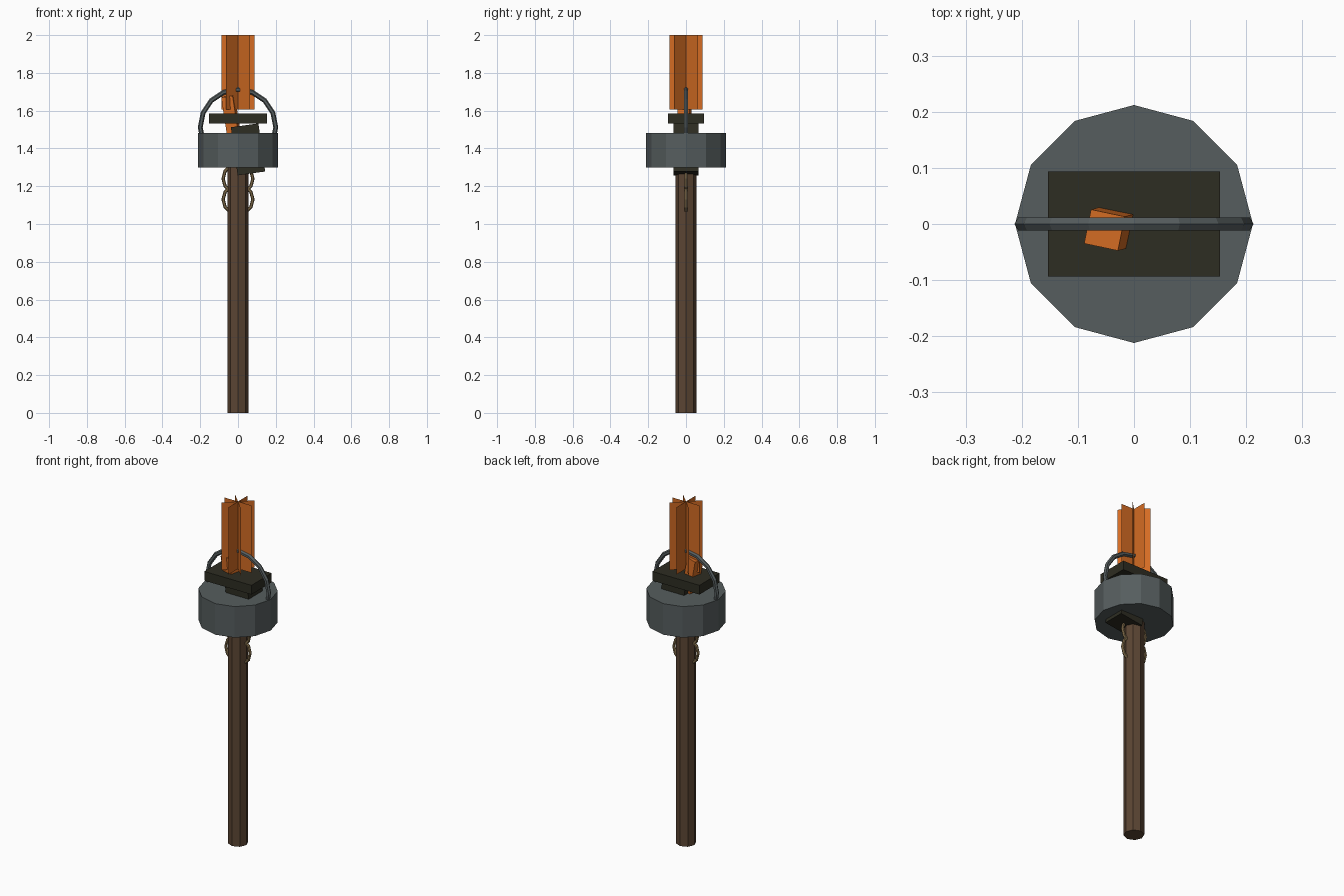
import bpy, bmesh
from math import radians, pi, cos, sin

if "Cube" in bpy.data.objects:
    bpy.data.objects.remove(bpy.data.objects["Cube"])


def material(name, rgb):
    m = bpy.data.materials.new(name)
    m.diffuse_color = (*rgb, 1)
    m.use_nodes = True
    m.node_tree.nodes["Principled BSDF"].inputs["Base Color"].default_value = m.diffuse_color
    return m


WOOD = material("brown wood", (0.105, 0.06, 0.033))
IRON = material("grey iron", (0.092, 0.11, 0.112))
COAL = material("dark coal", (0.027, 0.026, 0.016))
FIRE = material("orange flame", (0.66, 0.15, 0.017))
BRASS = material("tan chain", (0.24, 0.165, 0.075))


def finish(name, mat):
    ob = bpy.context.object
    ob.name = name
    ob.data.materials.append(mat)
    return ob


def prism(name, mat, sides, radius, z0, z1):
    bpy.ops.mesh.primitive_cylinder_add(vertices=sides, radius=radius, depth=z1 - z0,
                                        location=(0, 0, (z0 + z1) / 2))
    return finish(name, mat)


def box(name, mat, size, loc, rot=(0, 0, 0)):
    bpy.ops.mesh.primitive_cube_add(size=1, location=loc, rotation=[radians(a) for a in rot])
    bpy.context.object.scale = size
    return finish(name, mat)


def ring(name, mat, z, major, minor, segments):
    bpy.ops.mesh.primitive_torus_add(major_segments=segments, minor_segments=6,
                                     major_radius=major, minor_radius=minor,
                                     location=(0, 0, z), rotation=(pi / 2, 0, 0))
    return finish(name, mat)


# Pole and fire bowl
prism("pole", WOOD, 8, 0.055, 0, 1.35)
prism("fire_bowl", IRON, 12, 0.212, 1.30, 1.482)

# Carrying handle: upper half of a ring, ends sunk in the bowl
handle = ring("handle", IRON, 1.512, 0.2, 0.013, 16)
bm = bmesh.new()
bm.from_mesh(handle.data)
bmesh.ops.delete(bm, geom=[v for v in bm.verts if v.co.y < -0.1], context='VERTS')
bm.to_mesh(handle.data)
bm.free()

# Chain links around the pole
for i, z in enumerate((1.24, 1.13)):
    ring(f"chain_link_{i + 1}", BRASS, z, 0.079, 0.009, 12)

# Fuel blocks and ember
box("coal_slab", COAL, (0.306, 0.188, 0.054), (0, 0, 1.558))
box("coal_block", COAL, (0.147, 0.13, 0.257), (0.053, 0, 1.395), (0, -8, 0))
box("ember", FIRE, (0.062, 0.062, 0.195), (-0.038, -0.007, 1.58), (4, -8, -12))

# Flame: four crossed upright sheets
bm = bmesh.new()
for k in range(4):
    x, y = 0.088 * cos(k * pi / 4), 0.088 * sin(k * pi / 4)
    bm.faces.new([bm.verts.new(p) for p in
                  ((-x, -y, 1.605), (x, y, 1.605), (x, y, 2.0), (-x, -y, 2.0))])
mesh = bpy.data.meshes.new("flame")
bm.to_mesh(mesh)
bm.free()
mesh.materials.append(FIRE)
bpy.context.collection.objects.link(bpy.data.objects.new("flame", mesh))
